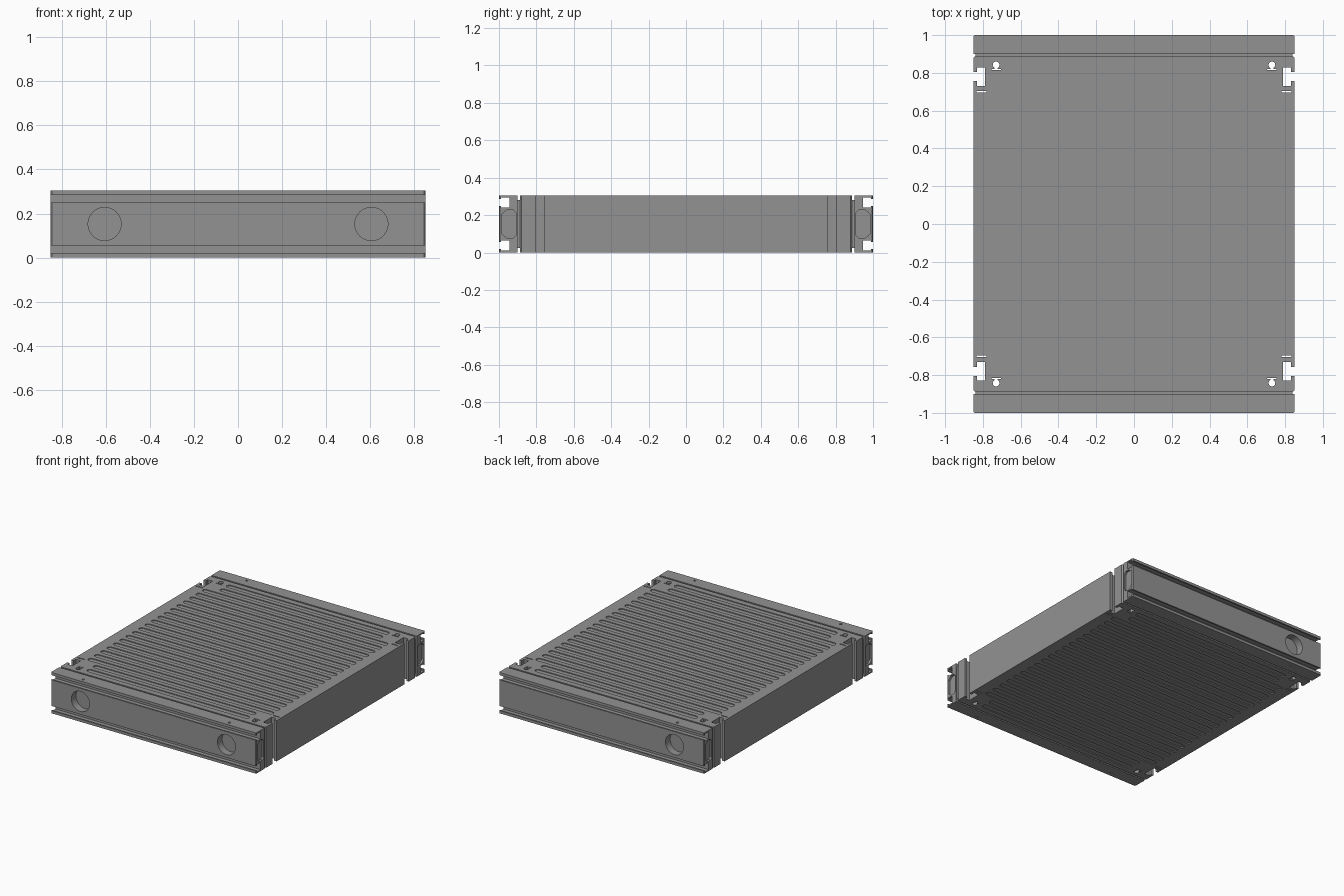
import bpy, bmesh, math

if "Cube" in bpy.data.objects:
    bpy.data.objects.remove(bpy.data.objects["Cube"])

H = 0.305          # overall height
MID = H / 2
SIGNS = (-1, 1)

grey = bpy.data.materials.new("dark_grey")
grey.diffuse_color = (0.29, 0.29, 0.29, 1)
grey.use_nodes = True
grey.node_tree.nodes["Principled BSDF"].inputs["Base Color"].default_value = grey.diffuse_color


def add_prism(bm, pts, axis, lo, hi):
    """Extrude a 2D outline along an axis. x: pts are (y,z); y: (x,z); z: (x,y)."""
    def place(p, t):
        return {'x': (t, p[0], p[1]), 'y': (p[0], t, p[1]), 'z': (p[0], p[1], t)}[axis]
    a = [bm.verts.new(place(p, lo)) for p in pts]
    b = [bm.verts.new(place(p, hi)) for p in pts]
    n = len(pts)
    bm.faces.new(a)
    bm.faces.new(b[::-1])
    for i in range(n):
        j = (i + 1) % n
        bm.faces.new((a[i], b[i], b[j], a[j]))


def make(name, prisms):
    bm = bmesh.new()
    for p in prisms:
        add_prism(bm, *p)
    bmesh.ops.recalc_face_normals(bm, faces=bm.faces)
    me = bpy.data.meshes.new(name)
    bm.to_mesh(me)
    bm.free()
    me.materials.append(grey)
    ob = bpy.data.objects.new(name, me)
    bpy.context.collection.objects.link(ob)
    return ob


def cut(target, prisms):
    """Subtract a set of separate prisms from the target."""
    cutter = make("cutter", prisms)
    cutter.hide_render = True
    mod = target.modifiers.new("cut", 'BOOLEAN')
    mod.operation = 'DIFFERENCE'
    mod.solver = 'EXACT'
    mod.object = cutter
    bpy.context.view_layer.objects.active = target
    bpy.ops.object.modifier_apply(modifier=mod.name)
    bpy.data.objects.remove(cutter)


def smooth(ob):
    bpy.ops.object.select_all(action='DESELECT')
    ob.select_set(True)
    bpy.context.view_layer.objects.active = ob
    bpy.ops.object.shade_smooth_by_angle(angle=math.radians(30))


def rect(x0, x1, y0, y1):
    return [(x0, y0), (x1, y0), (x1, y1), (x0, y1)]


def circle(cx, cy, r, n=32):
    return [(cx + r * math.cos(2 * math.pi * i / n), cy + r * math.sin(2 * math.pi * i / n))
            for i in range(n)]


def capsule(hx, cy, r, n=6):
    pts = []
    for s, start in ((1, -90), (-1, 90)):
        for i in range(n + 1):
            a = math.radians(start + 180 * i / n)
            pts.append((s * (hx - r) + r * math.cos(a), cy + r * math.sin(a)))
    return pts


def keyhole(sx, sy):
    """Round hole with a flared foot pointing towards the middle."""
    pts = []
    for i in range(17):
        a = math.radians(-65 + 310 * i / 16)
        pts.append((0.018 * math.cos(a), 0.018 * math.sin(a)))
    pts += [(-0.0076, -0.022), (-0.025, -0.022), (-0.025, -0.028),
            (0.025, -0.028), (0.025, -0.022), (0.0076, -0.022)]
    return [(sx * (0.73 + x), sy * (0.842 + y)) for x, y in pts]


# main block: plan outline with a T-shaped slot near each corner
quarter = [(0.85, 0.757), (0.83, 0.757), (0.83, 0.73), (0.79, 0.73), (0.79, 0.828),
           (0.83, 0.828), (0.83, 0.805), (0.85, 0.805), (0.85, 0.88), (0.842, 0.888)]
half = [(x, -y) for x, y in quarter[::-1]] + quarter
outline = half + [(-x, -y) for x, y in half]
body = make("main_block", [(outline, 'z', 0, H)])

# keyholes and thin slits that pass right through
through = []
for sx in SIGNS:
    for sy in SIGNS:
        through.append((keyhole(sx, sy), 'z', -0.1, H + 0.1))
        xs = sorted((sx * 0.782, sx * 0.835))
        ys = sorted((sy * 0.697, sy * 0.705))
        through.append((rect(*xs, *ys), 'z', -0.1, H + 0.1))
cut(body, through)

# shallow grip grooves, top and bottom
DEPTH = 0.006
grooves = []
for i in range(-11, 12):
    y = i * 0.075
    shape = capsule(0.765 if abs(y) < 0.69 else 0.67, y, 0.02)
    grooves.append((shape, 'z', H - DEPTH, H + 0.05))
    grooves.append((shape, 'z', -0.05, DEPTH))
cut(body, grooves)
smooth(body)

# end rails: slotted profile extruded across the width
upper = [(1.0, 0.25), (0.988, 0.25), (0.988, 0.24), (0.945, 0.24),
         (0.945, 0.295), (0.988, 0.295), (0.988, 0.285), (1.0, 0.285),
         (1.0, H), (0.9, H)]
profile = upper + [(y, H - z) for y, z in upper[::-1]]
# pocket seen in each rail end
pocket = [(0.91, 0.09), (0.925, 0.075), (0.955, 0.075), (0.985, 0.1),
          (0.985, H - 0.1), (0.955, H - 0.075), (0.925, H - 0.075), (0.91, H - 0.09)]

for name, s, holes in (("front_rail", -1, (-0.605, 0.605)), ("back_rail", 1, (-0.605,))):
    rail = make(name, [([(s * y, z) for y, z in profile], 'x', -0.85, 0.85)])
    cuts = []
    for sx in SIGNS:
        lo, hi = sorted((sx * 0.835, sx * 0.9))
        cuts.append(([(s * y, z) for y, z in pocket], 'x', lo, hi))
        # chamfered outer corner
        corner = [(sx * 0.842, s * 1.002), (sx * 0.852, s * 0.992), (sx * 0.86, s * 1.01)]
        cuts.append((corner, 'z', -0.05, H + 0.05))
    for hx in holes:
        # round recess in the face, small dimples above and below it
        lo, hi = sorted((s * 0.945, s * 1.1))
        cuts.append((circle(hx, MID, 0.075, 48), 'y', lo, hi))
        dimple = circle(hx, s * 0.966, 0.009, 12)
        cuts.append((dimple, 'z', H - 0.005, H + 0.05))
        cuts.append((dimple, 'z', -0.05, 0.005))
    cut(rail, cuts)
    smooth(rail)

    # set-back neck leaving a narrow groove between rail and block
    ys = sorted((s * 0.88, s * 0.904))
    make(name + "_neck", [(rect(-0.84, 0.84, 0.025, H - 0.025), 'y', *ys)])
